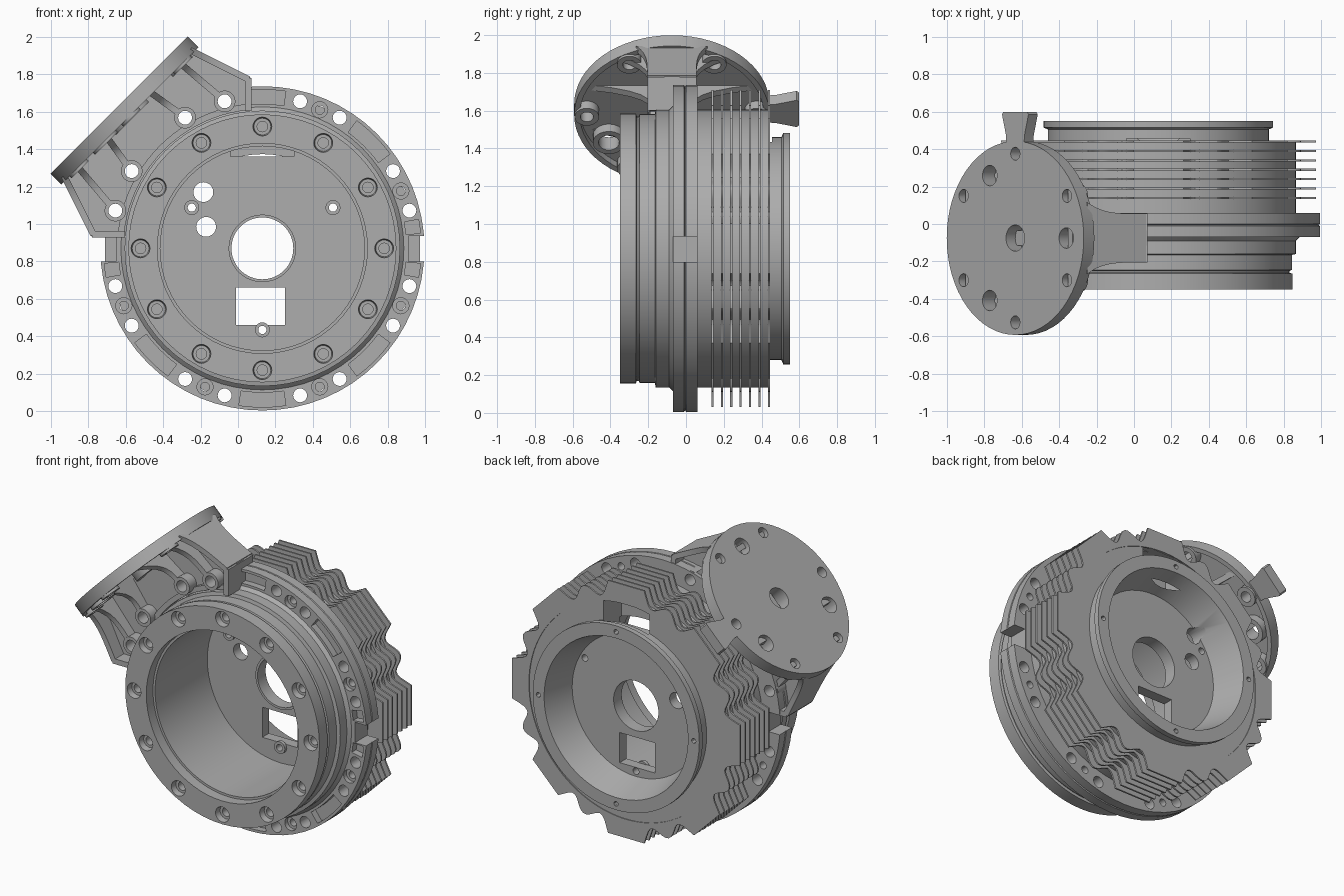
import bpy
import bmesh
from math import sin, cos, radians, pi, sqrt
from mathutils import Matrix, Vector

if "Cube" in bpy.data.objects:
    bpy.data.objects.remove(bpy.data.objects["Cube"])

grey = bpy.data.materials.new("machined_grey")
grey.use_nodes = True
grey.diffuse_color = (0.42, 0.42, 0.42, 1)
grey.node_tree.nodes["Principled BSDF"].inputs["Base Color"].default_value = grey.diffuse_color

# Housing frame (axis along y) and mounting pad frame (local y = pad normal)
HOUSING = Matrix.Translation((0.13, 0, 0.87))
S = sqrt(0.5)
PAD = Matrix(((S, -S, 0, 0.13), (0, 0, -1, -0.075), (S, S, 0, 0.87), (0, 0, 0, 1)))


def loft(bm, rings, m=HOUSING, closed=False):
    """Skin a row of equal rings; cap the ends unless the row closes."""
    vs = [[bm.verts.new(m @ Vector(p)) for p in ring] for ring in rings]
    n = len(vs[0])
    pairs = list(zip(vs, vs[1:])) + ([(vs[-1], vs[0])] if closed else [])
    for a, b in pairs:
        for i in range(n):
            j = (i + 1) % n
            bm.faces.new((a[i], a[j], b[j], b[i]))
    if not closed:
        bm.faces.new(vs[0])
        bm.faces.new(vs[-1])


def lathe(bm, profile, m=HOUSING, segs=64):
    """Revolve a closed (radius, y) profile around y."""
    angles = [2 * pi * i / segs for i in range(segs)]
    loft(bm, [[(r * cos(a), y, r * sin(a)) for r, y in profile] for a in angles], m, True)


def stack(bm, steps, m=HOUSING, segs=20):
    """Solid round stack of (radius, y) steps."""
    angles = [2 * pi * i / segs for i in range(segs)]
    loft(bm, [[(r * cos(a), y, r * sin(a)) for a in angles] for r, y in steps], m)


def box(bm, x, y, z):
    loft(bm, [[(x[0], v, z[0]), (x[1], v, z[0]), (x[1], v, z[1]), (x[0], v, z[1])] for v in y])


def at(angle, radius, m=HOUSING):
    a = radians(angle)
    return m @ Matrix.Translation((radius * cos(a), 0, radius * sin(a)))


def make(name, bm):
    bmesh.ops.recalc_face_normals(bm, faces=bm.faces[:])
    mesh = bpy.data.meshes.new(name)
    bm.to_mesh(mesh)
    bm.free()
    mesh.materials.append(grey)
    ob = bpy.data.objects.new(name, mesh)
    bpy.context.collection.objects.link(ob)
    return ob


def cut(ob, cutter):
    mod = ob.modifiers.new("cut", "BOOLEAN")
    mod.operation, mod.solver, mod.object, mod.use_self = "DIFFERENCE", "EXACT", cutter, True
    graph = bpy.context.evaluated_depsgraph_get()
    mesh = bpy.data.meshes.new_from_object(ob.evaluated_get(graph))
    ob.modifiers.clear()
    ob.data = mesh
    bpy.data.objects.remove(cutter)


def flange_holes(bm):
    """Clusters of two clearance holes beside one counterbored screw."""
    for k in range(8):
        mid = 22.5 + 45 * k
        for side in (-8.1, 8.1):
            stack(bm, [(0.037, -0.3), (0.037, 0.07)], at(mid + side, 0.81))
        if k not in (2, 3):
            stack(bm, [(0.043, -0.3), (0.043, -0.04), (0.024, -0.04), (0.024, 0.07)], at(mid, 0.8))


# Housing: stepped drum, flange, rear collar and inner floor
bm = bmesh.new()
lathe(bm, [(0.56, -0.35), (0.715, -0.35), (0.715, -0.265), (0.7, -0.26), (0.7, -0.25),
           (0.712, -0.245), (0.712, -0.165), (0.735, -0.16), (0.735, -0.09), (0.755, -0.07),
           (0.865, -0.07), (0.865, -0.01), (0.856, -0.005), (0.865, 0), (0.865, 0.06),
           (0.735, 0.06), (0.735, 0.44), (0.59, 0.44), (0.59, 0.505), (0.613, 0.515),
           (0.613, 0.55), (0.53, 0.55), (0.47, 0.34), (0.165, 0.34), (0.165, 0.255),
           (0.18, 0.255), (0.18, 0.27), (0.545, 0.27), (0.545, -0.28), (0.56, -0.28)])
housing = make("housing", bm)

bm = bmesh.new()
flange_holes(bm)
for k in range(12):
    stack(bm, [(0.052, -0.36), (0.045, -0.31), (0.028, -0.31), (0.028, -0.2)], at(30 * k, 0.65))
for k in range(4):
    stack(bm, [(0.016, 0.5), (0.016, 0.56)], at(90 * k, 0.572), 12)
for a in (30, 150, 270):
    stack(bm, [(0.022, 0.2), (0.022, 0.4)], at(a, 0.435))
for x, z in ((-0.315, 0.3), (-0.3, 0.115)):
    stack(bm, [(0.053, 0.2), (0.053, 0.4)], HOUSING @ Matrix.Translation((x, 0, z)))
box(bm, (-0.14, 0.12), (0.2, 0.4), (-0.41, -0.21))
box(bm, (-0.17, 0.17), (0.25, 0.455), (0.49, 0.71))
for x in ((0.78, 0.9), (-0.9, -0.78)):
    box(bm, x, (-0.08, 0.07), (-0.07, 0.065))
spans = [(a - 8.5, a + 8.5) for a in (45, 90, 225, 270, 315)]
spans += [(5.5, 10.5), (-10.5, -5.5), (185.5, 190.5)]
for a0, a1 in spans:
    rings = []
    for i in range(7):
        a = radians(a0 + (a1 - a0) * i / 6)
        rings.append([(r * cos(a), y, r * sin(a)) for r, y in
                      ((0.77, -0.08), (0.847, -0.08), (0.847, -0.025), (0.77, -0.025))])
    loft(bm, rings)
cut(housing, make("housing_cutter", bm))

# Raised screw bosses on the inner floor
bm = bmesh.new()
for a in (30, 150, 270):
    lathe(bm, [(0.022, 0.25), (0.04, 0.25), (0.04, 0.275), (0.022, 0.275)], at(a, 0.435), 20)
make("floor_bosses", bm)


# Cooling fins with paired scallops around every screw cluster
def fin_radius(deg):
    d = (deg % 45) - 22.5
    if abs(d) > 13:
        return 0.84 / cos(radians(22.5 - abs(d)))
    return 0.785 + 0.035 * cos(2 * pi * d / 13 * 0.8) if abs(d) < 8.1 else \
        0.752 + 0.09 * ((abs(d) - 8.1) / 4.9) ** 2


bm = bmesh.new()
for k in range(7):
    y0 = 0.134 + 0.05 * k
    rings = []
    for i in range(240):
        a = radians(1.5 * i)
        rings.append([(r * cos(a), y, r * sin(a)) for r, y in
                      ((0.715, y0), (fin_radius(1.5 * i), y0),
                       (fin_radius(1.5 * i), y0 + 0.011), (0.715, y0 + 0.011))])
    loft(bm, rings, HOUSING, True)
make("cooling_fins", bm)


# Bracket: web, flared walls, ribs and bosses joining flange to pad
def bar(bm, p, q, thick, w0, w1):
    p, q = Vector(p), Vector(q)
    d = (q - p).normalized()
    side = Vector((-d.y, d.x)) * thick / 2
    rings = []
    for i in range(9):
        t = i / 8
        c, w = p.lerp(q, t), w0 + (w1 - w0) * t ** 4
        a, b = c + side, c - side
        rings.append([(a.x, a.y, w), (b.x, b.y, w), (b.x, b.y, -w), (a.x, a.y, -w)])
    loft(bm, rings, PAD)


bm = bmesh.new()
left = [(-0.49, 1.01), (-0.6, 0.69), (-0.48, 0.565)]
arc = [(0.745 * cos(radians(a)), 0.745 * sin(radians(a))) for a in range(128, 51, -4)]
outline = left + arc + [(-u, n) for u, n in reversed(left)]
loft(bm, [[(u, n, z) for u, n in outline] for z in (-0.04, 0.04)], PAD)
rim = []
for i in range(21):
    a = radians(50 + 4 * i)
    rim.append([(r * cos(a), r * sin(a), z) for r, z in
                ((0.742, 0.07), (0.775, 0.07), (0.775, -0.13), (0.742, -0.13))])
loft(bm, rim, PAD)
for s in (-1, 1):
    bar(bm, (s * 0.585, 0.69), (s * 0.475, 1.02), 0.035, 0.13, 0.19)
    bar(bm, (s * 0.465, 0.57), (s * 0.59, 0.695), 0.035, 0.13, 0.13)
    bar(bm, (s * 0.412, 0.72), (s * 0.385, 1.05), 0.035, 0.11, 0.31)
    bar(bm, (s * 0.2, 0.8), (s * 0.16, 1.05), 0.035, 0.11, 0.46)
    for off in (14.4, 30.6):
        stack(bm, [(0.058, -0.19), (0.058, 0.05)], at(135 + s * off, 0.81))
bracket = make("bracket", bm)
bm = bmesh.new()
flange_holes(bm)
cut(bracket, make("bracket_cutter", bm))

# Round mounting pad with rim, bolt pattern and bosses underneath
bm = bmesh.new()
lathe(bm, [(0.07, 1.08), (0.517, 1.08), (0.517, 1.0), (0.487, 1.0), (0.487, 1.04),
           (0.13, 1.04), (0.13, 0.98), (0.07, 0.98)], PAD)
pad = make("mounting_pad", bm)
pattern = [(120 * k, 0.385, 0.055) for k in range(3)] + [(30 + 60 * k, 0.45, 0.035) for k in range(6)]
bm = bmesh.new()
for a, r, size in pattern:
    stack(bm, [(size, 0.9), (size, 1.1)], at(a, r, PAD))
cut(pad, make("pad_cutter", bm))
bm = bmesh.new()
for a, r, size in pattern:
    lathe(bm, [(size, 1.05), (size + 0.03, 1.05), (size + 0.03, 0.985), (size, 0.985)],
          at(a, r, PAD), 20)
make("pad_bosses", bm)

# Flared locating key on the rear edge of the pad
bm = bmesh.new()
key = [(-0.065, -0.49), (0.065, -0.49), (0.07, -0.55), (0.1, -0.66), (0.09, -0.672),
       (-0.09, -0.672), (-0.1, -0.66), (-0.07, -0.55)]
loft(bm, [[(u, n, w) for u, w in key] for n in (1.01, 1.08)], PAD)
make("locating_key", bm)

# Smooth round walls, keep machined edges crisp
bpy.ops.object.select_all(action="DESELECT")
for ob in bpy.context.scene.objects:
    if ob.type == "MESH":
        ob.select_set(True)
        bpy.context.view_layer.objects.active = ob
bpy.ops.object.shade_smooth_by_angle(angle=radians(30))
